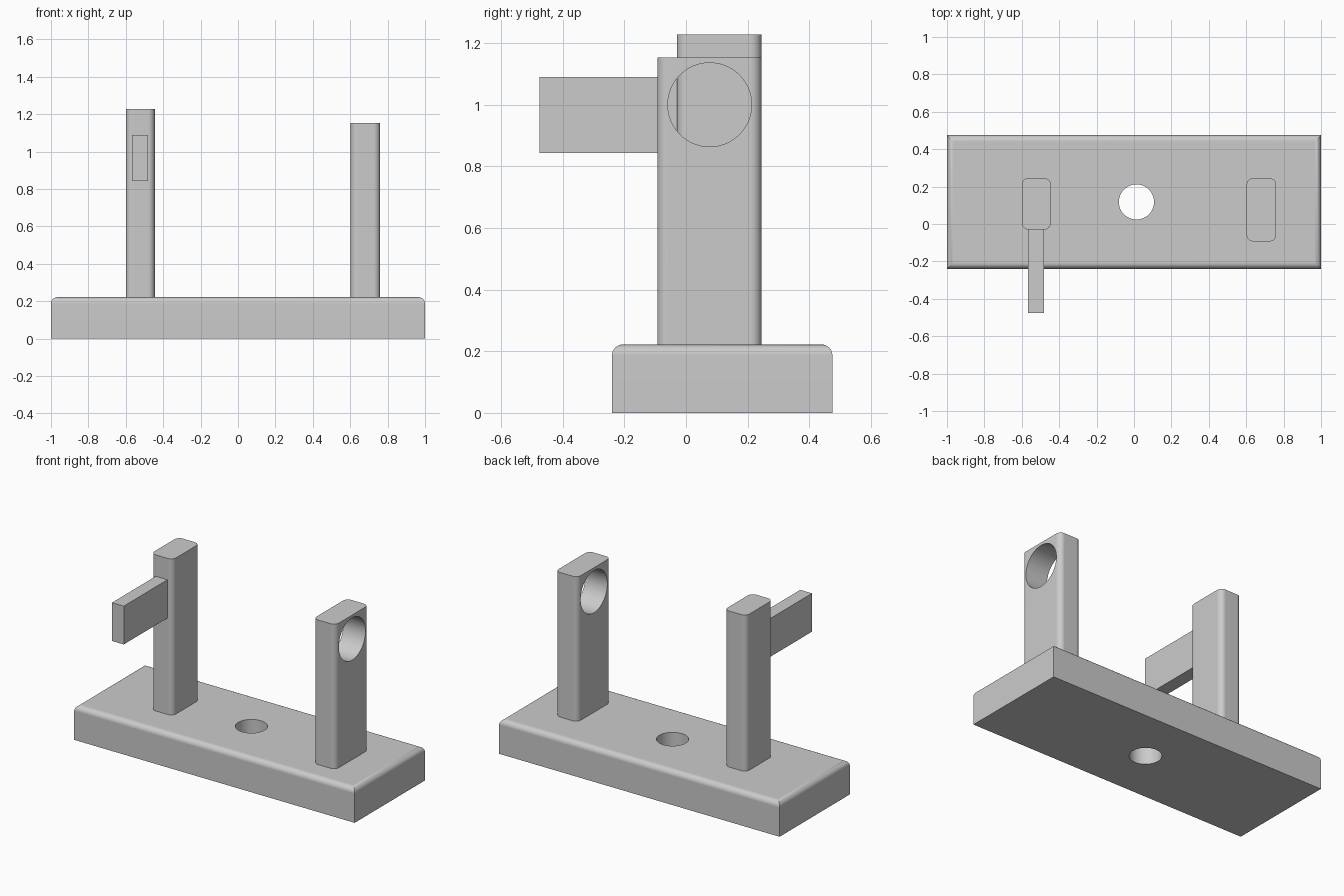
import bpy, bmesh, math
from mathutils import Matrix, Vector

if "Cube" in bpy.data.objects:
    bpy.data.objects.remove(bpy.data.objects["Cube"], do_unlink=True)

grey = bpy.data.materials.new("light_grey")
grey.use_nodes = True
colour = (0.6, 0.6, 0.6, 1)
grey.diffuse_color = colour
grey.node_tree.nodes["Principled BSDF"].inputs["Base Color"].default_value = colour


def add_object(name, bm):
    mesh = bpy.data.meshes.new(name)
    bm.to_mesh(mesh)
    bm.free()
    obj = bpy.data.objects.new(name, mesh)
    obj.data.materials.append(grey)
    bpy.context.collection.objects.link(obj)
    return obj


def block(name, low, high, rounded=None, radius=0.035):
    """Box between two corners, rounding the edges the rule picks."""
    low, high = Vector(low), Vector(high)
    bm = bmesh.new()
    bmesh.ops.create_cube(bm, size=1)
    bmesh.ops.scale(bm, vec=high - low, verts=bm.verts)
    bmesh.ops.translate(bm, vec=(low + high) / 2, verts=bm.verts)
    if rounded:
        edges = [e for e in bm.edges if rounded(e, high.z)]
        bmesh.ops.bevel(bm, geom=edges, offset=radius, segments=8,
                        profile=0.5, affect='EDGES')
    return add_object(name, bm)


def upright(edge, top):
    a, b = edge.verts
    return abs(a.co.z - b.co.z) > 0.1


def top_rim(edge, top):
    return all(abs(v.co.z - top) < 0.001 for v in edge.verts)


def drill(obj, centre, radius, axis):
    """Cut a round through hole along the given axis."""
    bm = bmesh.new()
    turn = Matrix.Rotation(math.pi / 2, 4, 'Y') if axis == 'X' else Matrix()
    bmesh.ops.create_cone(bm, cap_ends=True, segments=64, radius1=radius,
                          radius2=radius, depth=0.6,
                          matrix=Matrix.Translation(centre) @ turn)
    cutter = add_object("hole_cutter", bm)
    cutter.hide_render = True
    cut = obj.modifiers.new("hole", 'BOOLEAN')
    cut.operation, cut.solver, cut.object = 'DIFFERENCE', 'EXACT', cutter
    bpy.context.view_layer.objects.active = obj
    bpy.ops.object.modifier_apply(modifier=cut.name)
    bpy.data.objects.remove(cutter, do_unlink=True)


# Base plate with rounded top rim and a central hole
base = block("base_plate", (-1, -0.24, 0), (1, 0.475, 0.222), top_rim)
drill(base, (0.013, 0.118, 0.11), 0.094, 'Z')

# Tall solid post on the right, short pierced post on the left
right_post = block("right_post", (-0.6, -0.03, 0.2), (-0.445, 0.245, 1.228), upright)
left_post = block("left_post", (0.602, -0.093, 0.2), (0.76, 0.245, 1.154), upright)
drill(left_post, (0.68, 0.077, 1.0), 0.136, 'X')

# Square-edged arm reaching forward from the tall post
arm = block("front_arm", (-0.566, -0.475, 0.843), (-0.482, -0.02, 1.09))

# Smooth rounds, crisp edges, flat faces kept flat
for obj in (base, right_post, left_post, arm):
    bpy.ops.object.select_all(action='DESELECT')
    obj.select_set(True)
    bpy.context.view_layer.objects.active = obj
    bpy.ops.object.shade_smooth_by_angle(angle=math.radians(30))
    weighted = obj.modifiers.new("flat_faces", 'WEIGHTED_NORMAL')
    weighted.keep_sharp = True
